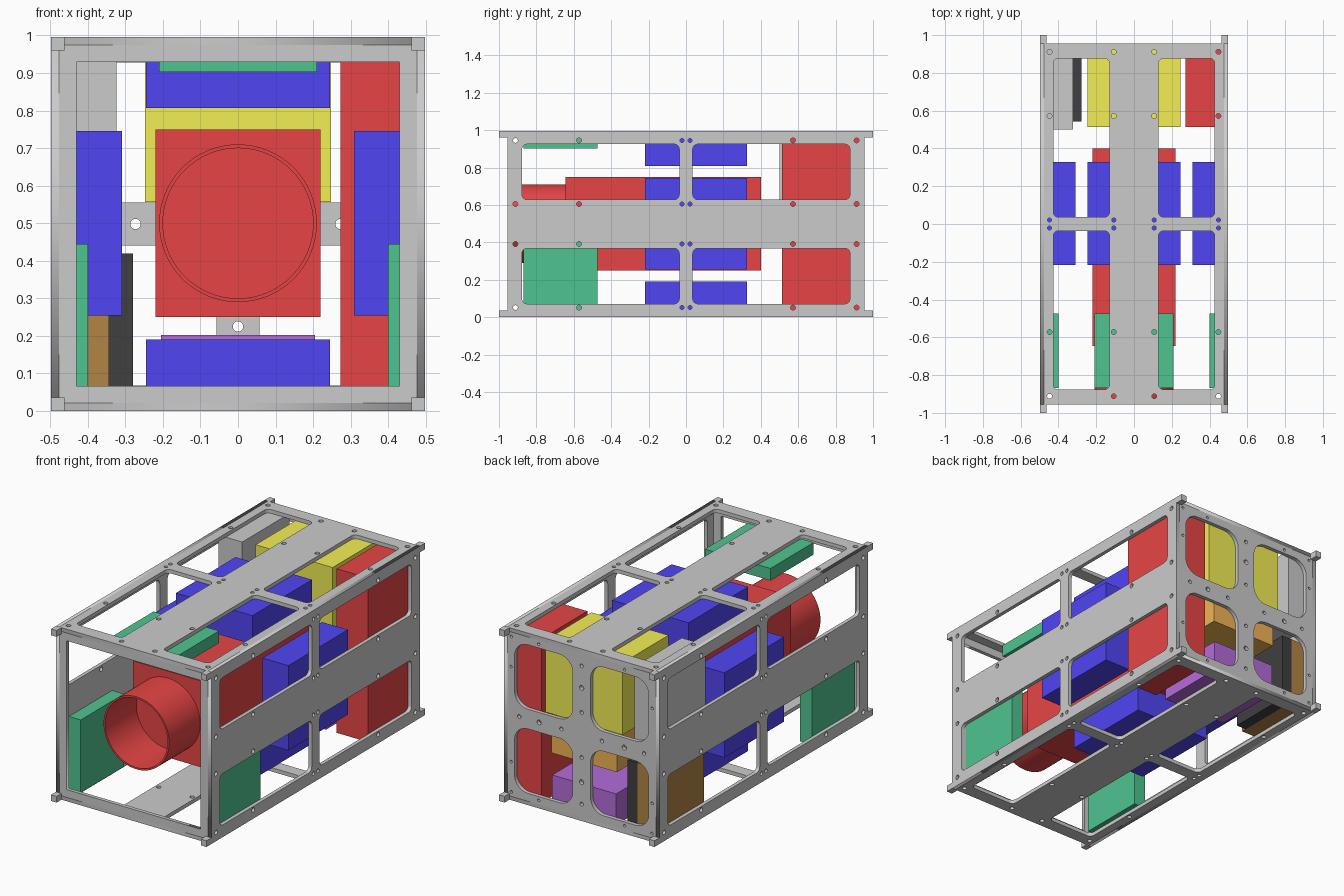
import bpy, bmesh, math
from mathutils import Matrix, Vector

if "Cube" in bpy.data.objects:
    bpy.data.objects.remove(bpy.data.objects["Cube"])

W, H, L, T = 0.498, 0.996, 0.955, 0.022   # half width, height, half length of frame, sheet thickness

COLORS = {
    "red": (0.80, 0.06, 0.06, 1), "blue": (0.08, 0.06, 0.90, 1),
    "yellow": (0.90, 0.86, 0.09, 1), "green": (0.08, 0.55, 0.28, 1),
    "purple": (0.46, 0.15, 0.70, 1), "orange": (0.88, 0.46, 0.09, 1),
    "brown": (0.45, 0.23, 0.06, 1), "black": (0.05, 0.05, 0.05, 1),
}
mats = {}


def paint(ob, color):
    if color:
        if color not in mats:
            mats[color] = bpy.data.materials.new(color)
            mats[color].diffuse_color = COLORS[color]
        ob.data.materials.append(mats[color])


def add_mesh(name, bm, color=None):
    me = bpy.data.meshes.new(name)
    bm.to_mesh(me)
    bm.free()
    ob = bpy.data.objects.new(name, me)
    bpy.context.collection.objects.link(ob)
    paint(ob, color)
    return ob


def box(name, x, y, z, color=None):
    bm = bmesh.new()
    bmesh.ops.create_cube(bm, size=1)
    for v in bm.verts:
        v.co = Vector([(a + b) / 2 + c * (b - a) for (a, b), c in zip((x, y, z), v.co)])
    return add_mesh(name, bm, color)


def rounded_rect(u0, u1, v0, v1, r=0.0, n=6):
    if r == 0:
        return [(u0, v0), (u1, v0), (u1, v1), (u0, v1)]
    pts = []
    for i, (u, v) in enumerate([(u1 - r, v1 - r), (u0 + r, v1 - r), (u0 + r, v0 + r), (u1 - r, v0 + r)]):
        for k in range(n + 1):
            a = math.pi / 2 * (i + k / n)
            pts.append((u + r * math.cos(a), v + r * math.sin(a)))
    return pts


def circle(u, v, r, n=16):
    return [(u + r * math.cos(2 * math.pi * k / n), v + r * math.sin(2 * math.pi * k / n)) for k in range(n)]


def plate(name, loops, axes, loc):
    """Sheet from an outline plus cut-out loops; axes are the world directions of u, v and the normal."""
    cu = bpy.data.curves.new(name, 'CURVE')
    cu.dimensions = '2D'
    cu.fill_mode = 'BOTH'
    cu.extrude = T / 2
    for pts in loops:
        sp = cu.splines.new('POLY')
        sp.points.add(len(pts) - 1)
        for p, (u, v) in zip(sp.points, pts):
            p.co = (u, v, 0, 1)
        sp.use_cyclic_u = True
    ob = bpy.data.objects.new(name, cu)
    bpy.context.collection.objects.link(ob)
    ob.matrix_world = Matrix.Translation(loc) @ Matrix(axes).transposed().to_4x4()
    bpy.ops.object.select_all(action='DESELECT')
    ob.select_set(True)
    bpy.context.view_layer.objects.active = ob
    bpy.ops.object.convert(target='MESH')
    return bpy.context.object


def long_panel_loops(half):
    """Four-window panel: u across the panel, v along its length."""
    loops = [rounded_rect(-half, half, -L, L)]
    for s in (-1, 1):
        u0, u1 = sorted((s * 0.13, s * 0.427))
        for t in (-1, 1):
            v0, v1 = sorted((t * 0.036, t * 0.877))
            # keep screw holes clear of the window edges
            loops.append(rounded_rect(u0, u1, v0, v1, 0.028))
        for v in (0.572, 0.912):
            for t in (-1, 1):
                for u in (0.107, 0.447):
                    loops.append(circle(s * u, t * v, 0.013))
        for t in (-1, 1):
            for u in (0.107, 0.447):
                loops.append(circle(s * u, t * 0.021, 0.011))
    return loops


X, Y, Z = (1, 0, 0), (0, 1, 0), (0, 0, 1)
mid = H / 2

# Frame: long panels
plate("top_panel", long_panel_loops(W - T), (X, Y, Z), (0, 0, H - T / 2))
plate("bottom_panel", long_panel_loops(W - T), (X, Y, Z), (0, 0, T / 2))
for side, s in (("left", -1), ("right", 1)):
    plate(side + "_panel", long_panel_loops(mid), (Z, Y, (-1, 0, 0)), (s * (W - T / 2), 0, mid))

# Frame: open front ring and four-window back panel
h = W - T
front = [rounded_rect(-h, h, -h, h), rounded_rect(-0.43, 0.43, -0.431, 0.431)]
plate("front_ring", front, (X, Z, (0, -1, 0)), (0, -L + T / 2, mid))

back = [rounded_rect(-h, h, -h, h)]
for s in (-1, 1):
    for t in (-1, 1):
        u0, u1 = sorted((s * 0.057, s * 0.43))
        v0, v1 = sorted((t * 0.057, t * 0.43))
        back.append(rounded_rect(u0, u1, v0, v1, 0.085, 8))
        for a, b in ((0.45, 0.45), (0.452, 0.275), (0.275, 0.452)):
            back.append(circle(s * a, t * b, 0.008, 10))
for s in (-1, 1):
    for d, r in ((0.13, 0.011), (0.273, 0.014), (0.4, 0.011)):
        back += [circle(s * d, 0, r), circle(0, s * d, r)]
plate("back_panel", back, (X, Z, (0, -1, 0)), (0, L - T / 2, mid))

# Corner feet at both ends
f = 0.036
for sx in (-1, 1):
    for sy in (-1, 1):
        for z in ((0, f), (H - f, H)):
            box("corner_foot", sorted((sx * W, sx * (W - f))), sorted((sy * L, sy * 1.0)), z)

# Central payload body and hollow front barrel
box("payload_body", (-0.22, 0.22), (-0.645, 0.4), (0.25, 0.75), "red")
bm = bmesh.new()
ring = [bm.verts.new((r, y, 0)) for r, y in ((0.21, -0.645), (0.21, -0.93), (0.2, -0.93), (0.2, -0.645))]
edges = [bm.edges.new((ring[i], ring[i + 1])) for i in range(3)]
bmesh.ops.spin(bm, geom=ring + edges, cent=(0, 0, 0), axis=Y, angle=2 * math.pi, steps=64)
bmesh.ops.remove_doubles(bm, verts=bm.verts, dist=1e-5)
bmesh.ops.recalc_face_normals(bm, faces=bm.faces)
barrel = add_mesh("payload_barrel", bm, "red")
barrel.location.z = 0.5
bpy.ops.object.select_all(action='DESELECT')
barrel.select_set(True)
bpy.context.view_layer.objects.active = barrel
bpy.ops.object.shade_smooth_by_angle(angle=math.radians(35))

# Blue units on all four walls
lo, hi = T + 0.001, H - T - 0.001
by = (-0.218, 0.327)
box("top_blue_unit", (-0.245, 0.245), by, (0.807, hi), "blue")
box("bottom_blue_unit", (-0.245, 0.245), by, (lo, 0.19), "blue")
out = W - T - 0.001
for s in (-1, 1):
    box("side_blue_unit", sorted((s * 0.309, s * out)), by, (0.254, 0.745), "blue")
    box("side_green_board", sorted((s * 0.4, s * out)), (-0.868, -0.473), (lo, 0.445), "green")
box("top_green_board", (-0.21, 0.21), (-0.868, -0.473), (0.903, hi), "green")

# Rear equipment bay
end = L - T - 0.001
box("tall_red_unit", (0.273, out), (0.513, end), (lo, hi), "red")
box("yellow_unit", (-0.247, 0.247), (0.513, end), (0.556, hi), "yellow")
box("grey_unit", (-out, -0.323), (0.5, end), (0.55, hi))
box("orange_unit", (-0.21, 0.21), (0.513, end), (0.33, 0.53), "orange")
box("purple_unit", (-0.205, 0.205), (0.513, end), (lo, 0.203), "purple")
box("brown_unit", (-out, -0.343), (0.513, end), (lo, 0.42), "brown")
box("black_unit", (-0.343, -0.279), (0.543, end), (lo, 0.42), "black")

for m in bpy.data.materials:
    if m.users and not m.is_grease_pencil:
        m.use_nodes = True
        m.node_tree.nodes["Principled BSDF"].inputs["Base Color"].default_value = m.diffuse_color
